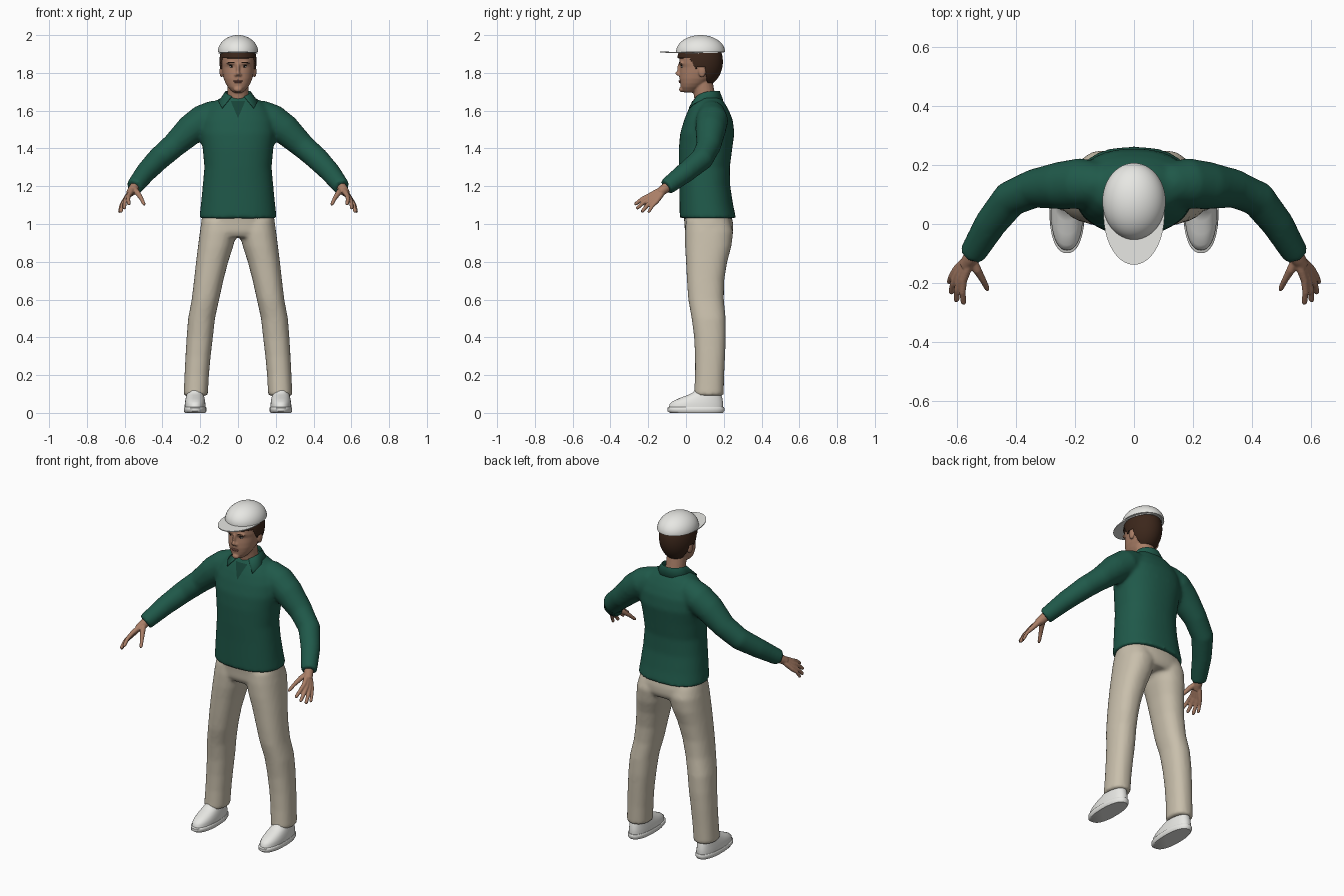
import bpy, bmesh, math
from mathutils import Vector, Matrix

cube = bpy.data.objects.get("Cube")
if cube:
    bpy.data.objects.remove(cube, do_unlink=True)


def material(name, rgb):
    m = bpy.data.materials.new(name)
    m.use_nodes = True
    m.diffuse_color = (*rgb, 1)
    node = next(n for n in m.node_tree.nodes if n.type == 'BSDF_PRINCIPLED')
    node.inputs["Base Color"].default_value = (*rgb, 1)
    node.inputs["Roughness"].default_value = 0.7
    return m


GREEN = material("green knit", (0.014, 0.10, 0.068))
DARK = material("dark green placket", (0.008, 0.055, 0.038))
BEIGE = material("beige cotton", (0.58, 0.52, 0.41))
SKIN = material("skin", (0.40, 0.21, 0.135))
HAIR = material("dark brown hair", (0.045, 0.02, 0.011))
WHITE = material("white", (0.80, 0.80, 0.77))
LIP = material("lips", (0.27, 0.11, 0.08))
BLACK = material("dark eyes", (0.012, 0.008, 0.006))


def ring(z, x0, x1, y0, y1, power=2.3, n=40):
    """Horizontal rounded section filling the given box."""
    pts = []
    for i in range(n):
        a = math.tau * i / n
        c, s = math.cos(a), math.sin(a)
        c = math.copysign(abs(c) ** (2 / power), c)
        s = math.copysign(abs(s) ** (2 / power), s)
        pts.append(((x0 + x1) / 2 + c * (x1 - x0) / 2, (y0 + y1) / 2 + s * (y1 - y0) / 2, z))
    return pts


def loft(bm, rings):
    """Closed skin through the sections."""
    rows = [[bm.verts.new(p) for p in r] for r in rings]
    n = len(rows[0])
    for a, b in zip(rows, rows[1:]):
        for i in range(n):
            j = (i + 1) % n
            bm.faces.new((a[i], a[j], b[j], b[i]))
    bm.faces.new(rows[0][::-1])
    bm.faces.new(rows[-1])


def tube(bm, path, n=20):
    """Round limb along (x, y, z, radius) stations."""
    pts = [Vector(p[:3]) for p in path]
    rings = []
    for i, p in enumerate(pts):
        d = pts[min(i + 1, len(pts) - 1)] - pts[max(i - 1, 0)]
        q = d.to_track_quat('Z', 'Y')
        rings.append([p + q @ Vector((math.cos(math.tau * k / n), math.sin(math.tau * k / n), 0)) * path[i][3]
                      for k in range(n)])
    loft(bm, rings)


def ball(bm, centre, radii, u=24, v=16):
    mat = Matrix.Translation(centre) @ Matrix.Diagonal((*radii, 1))
    return bmesh.ops.create_uvsphere(bm, u_segments=u, v_segments=v, radius=1, matrix=mat)


def finish(name, bm, mat, voxel=0, smooth=3, angle=50):
    """Make the object; a voxel size fuses overlapping volumes into one skin."""
    bmesh.ops.recalc_face_normals(bm, faces=bm.faces)
    mesh = bpy.data.meshes.new(name)
    bm.to_mesh(mesh)
    bm.free()
    mesh.materials.append(mat)
    ob = bpy.data.objects.new(name, mesh)
    bpy.context.collection.objects.link(ob)
    bpy.ops.object.select_all(action='DESELECT')
    ob.select_set(True)
    bpy.context.view_layer.objects.active = ob
    bpy.ops.object.shade_smooth_by_angle(angle=math.radians(angle))
    if voxel:
        r = ob.modifiers.new("fuse", 'REMESH')
        r.mode, r.voxel_size, r.use_smooth_shade = 'VOXEL', voxel, True
        s = ob.modifiers.new("soften", 'SMOOTH')
        s.factor, s.iterations = 0.5, smooth
    return ob


SIDES = ((1, "left"), (-1, "right"))

# Shirt: torso and sleeves
bm = bmesh.new()
torso = [(1.03, .205, -.033, .265), (1.1, .197, -.034, .25), (1.2, .187, -.035, .234),
         (1.3, .178, -.038, .232), (1.4, .187, -.038, .245), (1.48, .2, -.031, .256),
         (1.55, .195, -.01, .248), (1.6, .17, .01, .228), (1.64, .135, .03, .205), (1.675, .08, .05, .18)]
loft(bm, [ring(z, -w, w, y0, y1) for z, w, y0, y1 in torso])
sleeve = [(.06, .13, 1.61, .05), (.12, .135, 1.585, .073), (.18, .138, 1.55, .086), (.25, .13, 1.5, .081),
          (.34, .12, 1.415, .066), (.42, .085, 1.345, .062), (.487, 0, 1.275, .055), (.55, -.105, 1.195, .045)]
for s, _ in SIDES:
    tube(bm, [(s * x, y, z, r) for x, y, z, r in sleeve])
shirt = finish("shirt", bm, GREEN, 0.011, 6)

# Collar: a folded band with two points at the front
bm = bmesh.new()
rows = []
for i in range(41):
    t = math.radians(-152 + 304 * i / 40)
    tip = max(0, (abs(math.degrees(t)) - 95) / 57)
    front = (1 - math.cos(t)) / 2
    x = math.sin(t)
    top = Vector((.068 * x, .112 + .066 * math.cos(t), 1.705 - .035 * front ** 3))
    low = Vector((.1 * x + math.copysign(.037 * tip, x), .112 + (.085 + .012 * front) * math.cos(t) - .012 * tip,
                  1.655 - .04 * tip ** 2))
    inner = Vector((.06 * x, .112 + .058 * math.cos(t), 1.655))
    rows.append([bm.verts.new(p) for p in (inner, top, low)])
for a, b in zip(rows, rows[1:]):
    for k in (0, 1):
        bm.faces.new((a[k], b[k], b[k + 1], a[k + 1]))
collar = finish("collar", bm, GREEN)
thick = collar.modifiers.new("cloth", 'SOLIDIFY')
thick.thickness = 0.006

# Open placket lying on the chest
bm = bmesh.new()
rows = []
for i in range(9):
    f = i / 8
    rows.append([bm.verts.new(((k / 3 - 1) * (.002 + .036 * f), -.2, 1.565 + .085 * f)) for k in range(7)])
for a, b in zip(rows, rows[1:]):
    for k in range(6):
        bm.faces.new((a[k], a[k + 1], b[k + 1], b[k]))
placket = finish("placket", bm, DARK)
wrap = placket.modifiers.new("lay", 'SHRINKWRAP')
wrap.target, wrap.wrap_method, wrap.offset = shirt, 'PROJECT', 0.003
wrap.use_project_y, wrap.use_positive_direction = True, True

# Trousers: hips and two legs
bm = bmesh.new()
loft(bm, [ring(1.07, -.185, .185, -.015, .235), ring(1.0, -.197, .197, -.008, .25),
          ring(.96, -.2, .2, -.006, .25), ring(.93, -.19, .19, .01, .235)])
leg = [(1.02, .01, .19, 0, .23), (.96, .005, .202, -.006, .25), (.88, .026, .212, -.005, .24),
       (.8, .052, .222, 0, .218), (.7, .078, .233, .005, .202), (.6, .1, .245, .012, .2),
       (.5, .122, .264, .03, .21), (.4, .133, .272, .043, .211), (.3, .145, .278, .048, .207),
       (.2, .154, .283, .048, .202), (.09, .16, .288, .042, .199)]
for s, _ in SIDES:
    loft(bm, [ring(z, s * a, s * b, y0, y1) for z, a, b, y0, y1 in leg])
finish("trousers", bm, BEIGE, 0.011, 4)

# Shoes with a wider sole
upper = [(.02, .055, -.09, .196), (.045, .055, -.088, .197), (.06, .053, -.072, .195), (.078, .05, -.035, .192),
         (.095, .046, .01, .187), (.11, .043, .04, .182), (.14, .04, .055, .175)]
for s, side in SIDES:
    c = s * .227
    bm = bmesh.new()
    loft(bm, [ring(z, c - w, c + w, y0, y1) for z, w, y0, y1 in upper])
    finish(side + "_shoe", bm, WHITE)
    bm = bmesh.new()
    loft(bm, [ring(z, c - w, c + w, y0, y1) for z, w, y0, y1 in
              ((0, .054, -.085, .195), (.01, .06, -.099, .203), (.026, .06, -.099, .203), (.03, .057, -.093, .2))])
    finish(side + "_sole", bm, WHITE)

# Hands: palm, four fingers and thumb
fingers = [((.578, -.192, 1.152), (.577, -.272, 1.102)), ((.59, -.184, 1.138), (.602, -.263, 1.08)),
           ((.599, -.17, 1.127), (.62, -.236, 1.062)), ((.604, -.155, 1.12), (.628, -.2, 1.06))]
wrist = Vector((.55, -.105, 1.195))
for s, side in SIDES:
    flip = Matrix.Diagonal((s, 1, 1))
    bm = bmesh.new()
    tube(bm, [(s * .535, -.08, 1.215, .026), (s * .556, -.118, 1.183, .026), (s * .572, -.142, 1.163, .022)])
    for k, (base, tip) in enumerate(fingers):
        base, tip = Vector(base), Vector(tip)
        mid = (base + tip) / 2 + Vector((.004, 0, .006))
        r = .0085 if k == 3 else .0098
        stations = [(wrist.lerp(base, .25), .014), (wrist.lerp(base, .6), .015), (base, .0125),
                    (mid, r + .001), (tip.lerp(mid, .15), r), (tip, .005)]
        tube(bm, [(*(flip @ p), q) for p, q in stations], 12)
    tube(bm, [(s * .55, -.115, 1.185, .014), (s * .532, -.155, 1.165, .015), (s * .512, -.19, 1.135, .011),
              (s * .499, -.216, 1.108, .0095), (s * .495, -.226, 1.1, .005)], 12)
    finish(side + "_hand", bm, SKIN, 0.0042, 2)

# Head: skull and jaw, neck, nose, brow, ears
bm = bmesh.new()
skull = [(1.695, .022, -.008, .04), (1.705, .036, -.02, .06), (1.725, .054, -.028, .085), (1.745, .066, -.031, .11),
         (1.77, .076, -.034, .14), (1.8, .083, -.033, .165), (1.83, .087, -.029, .175),
         (1.85, .089, -.035, .18), (1.89, .09, -.034, .182), (1.93, .08, -.01, .165)]
loft(bm, [ring(z, -w, w, y0, y1, 2.2) for z, w, y0, y1 in skull])
tube(bm, [(0, .108, 1.62, .06), (0, .098, 1.68, .056), (0, .088, 1.74, .055), (0, .085, 1.8, .05)])
ball(bm, (0, -.04, 1.797), (.011, .017, .012))
ball(bm, (0, -.034, 1.82), (.009, .013, .033))
ball(bm, (0, -.024, 1.712), (.022, .013, .014))
for s, _ in SIDES:
    ball(bm, (s * .011, -.034, 1.79), (.009, .011, .008))
    ball(bm, (s * .034, -.022, 1.852), (.028, .017, .008))
    ball(bm, (s * .088, .085, 1.808), (.01, .02, .032))
finish("head", bm, SKIN, 0.005, 2)

# Face details
for s, side in SIDES:
    for part, mat, c, r in (("eye", WHITE, (.033, -.0195, 1.834), (.013, .007, .0055)),
                            ("iris", BLACK, (.032, -.0235, 1.834), (.0055, .004, .005)),
                            ("lash", BLACK, (.033, -.022, 1.839), (.015, .006, .0022)),
                            ("eyebrow", HAIR, (.034, -.03, 1.855), (.021, .0075, .004))):
        bm = bmesh.new()
        ball(bm, (s * c[0], c[1], c[2]), r)
        finish(side + "_" + part, bm, mat)
bm = bmesh.new()
ball(bm, (0, -.029, 1.757), (.024, .01, .0045))
ball(bm, (0, -.028, 1.75), (.02, .01, .005))
finish("lips", bm, LIP)


# Hair: a cap of hair trimmed along the hairline
def hairline(y):
    if y < .02:
        return 1.877
    if y < .055:
        return 1.877 - (y - .02) * 1.7
    return 1.83 if y < .1 else 1.83 - min(1, (y - .1) / .015) * .085


bm = bmesh.new()
ball(bm, (0, .074, 1.86), (.098, .121, .14), 128, 120)
for f in [f for f in bm.faces]:
    c = f.calc_center_median()
    if c.z > 1.93 or c.z < hairline(c.y):
        bm.faces.remove(f)
bmesh.ops.delete(bm, geom=[v for v in bm.verts if not v.link_faces], context='VERTS')
hair = finish("hair", bm, HAIR)
shell = hair.modifiers.new("depth", 'SOLIDIFY')
shell.thickness = 0.012

# Cap: dome and flat brim
bm = bmesh.new()
dome = ball(bm, (0, .077, 1.91), (.107, .13, .09), 48, 32)
bmesh.ops.bisect_plane(bm, geom=bm.verts[:] + bm.edges[:] + bm.faces[:], plane_co=(0, 0, 1.911),
                       plane_no=(0, 0, 1), clear_inner=True)
bmesh.ops.holes_fill(bm, edges=[e for e in bm.edges if e.is_boundary])
finish("cap_dome", bm, WHITE)
bm = bmesh.new()
loft(bm, [ring(z, -.103, .103, -.138, .2, 2, 64) for z in (1.908, 1.913)])
for v in bm.verts:
    v.co.z -= .4 * v.co.x ** 2
finish("cap_brim", bm, WHITE)
